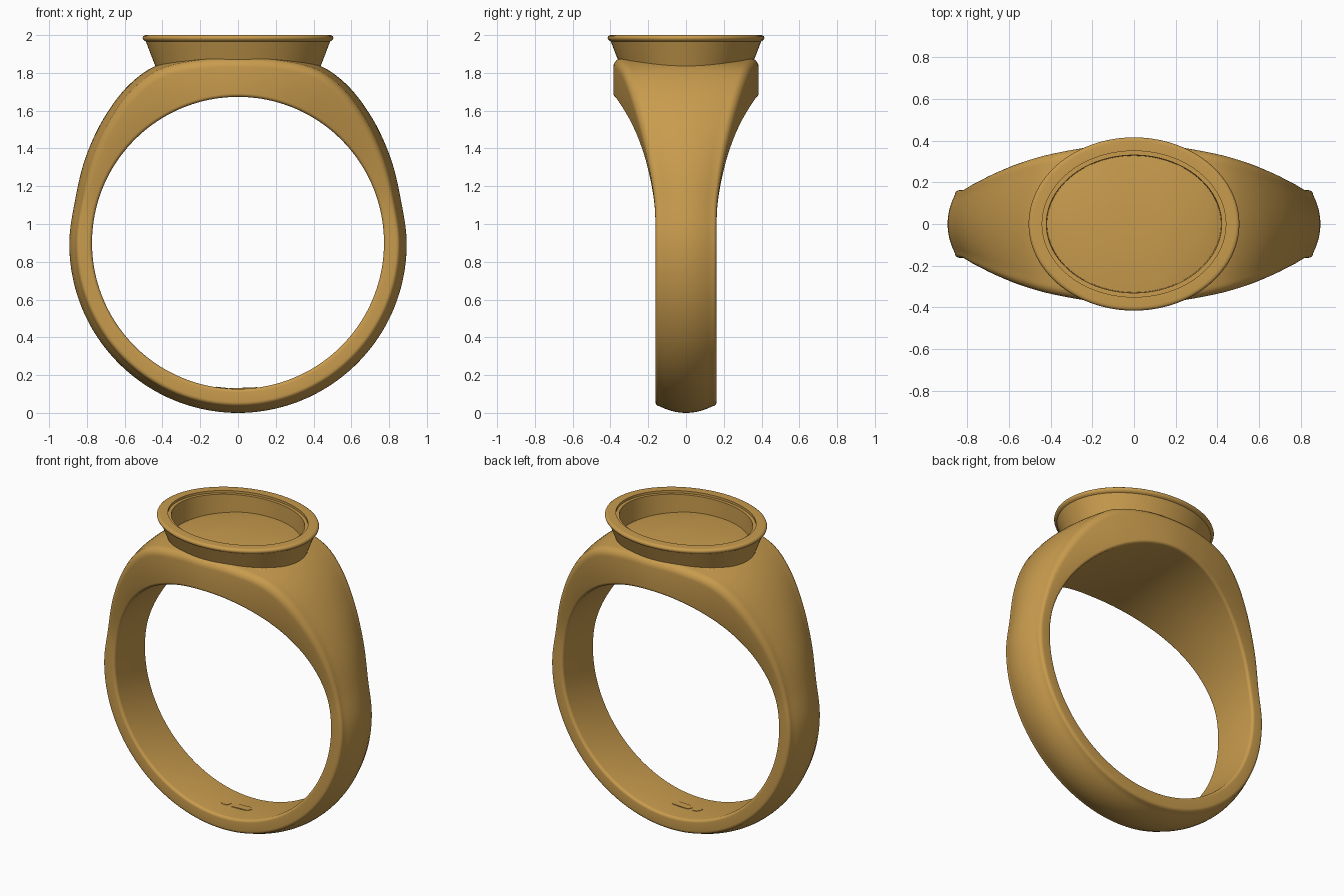
import bpy, bmesh, math

if "Cube" in bpy.data.objects:
    bpy.data.objects.remove(bpy.data.objects["Cube"])

GOLD = (0.58, 0.33, 0.075, 1)
gold = bpy.data.materials.new("warm_gold")
gold.use_nodes = True
gold.diffuse_color = GOLD
gold.node_tree.nodes["Principled BSDF"].inputs["Base Color"].default_value = GOLD

CENTRE_Z, INNER_R = 0.9, 0.773

# Elevation angle, outer radius, half width, outer fillet, crown
STATIONS = [
    (-90, 0.90, 0.162, 0.022, 0.035), (-40, 0.897, 0.162, 0.022, 0.035),
    (0, 0.893, 0.162, 0.022, 0.035), (15, 0.892, 0.167, 0.025, 0.035),
    (31, 0.93, 0.205, 0.035, 0.035), (44, 0.974, 0.25, 0.045, 0.032),
    (56, 1.018, 0.298, 0.05, 0.028), (65, 1.034, 0.333, 0.05, 0.024),
    (77, 1.013, 0.368, 0.05, 0.02), (90, 0.995, 0.385, 0.05, 0.016),
]


def station(angle):
    """Smooth interpolation of the section sizes at an angle."""
    s = STATIONS
    k = next((i for i in range(len(s) - 2) if angle <= s[i + 1][0]), len(s) - 2)
    a, b = s[k], s[k + 1]
    span = b[0] - a[0]
    t = (angle - a[0]) / span

    def slope(i, c):
        if i in (0, len(s) - 1):
            return 0
        return (s[i + 1][c] - s[i - 1][c]) / (s[i + 1][0] - s[i - 1][0])

    return [(2*t**3 - 3*t*t + 1) * a[c] + (t**3 - 2*t*t + t) * span * slope(k, c)
            + (3*t*t - 2*t**3) * b[c] + (t**3 - t*t) * span * slope(k + 1, c)
            for c in range(1, 5)]


def section(angle):
    """Closed (y, radius) outline: flat inside, straight sides, crowned outside."""
    outer, half, fillet, crown = station(angle)
    small, steps, half_pts = 0.018, 6, []
    for i in range(steps + 1):
        a = math.pi / 2 * i / steps
        half_pts.append((half - small + small * math.sin(a),
                         INNER_R + small - small * math.cos(a)))
    edge = outer - crown
    for i in range(steps + 1):
        a = math.pi / 2 * i / steps
        half_pts.append((half - fillet + fillet * math.cos(a),
                         edge - fillet + fillet * math.sin(a)))
    for i in range(1, steps):
        t = 1 - i / steps
        half_pts.append(((half - fillet) * t, edge + crown * (1 - t * t)))
    return ([(0, INNER_R)] + half_pts + [(0, outer)]
            + [(-y, r) for y, r in reversed(half_pts)])


def loft(name, rings, angle=35):
    """Skin a closed loop of closed rings."""
    bm = bmesh.new()
    loops = [[bm.verts.new(p) for p in ring] for ring in rings]
    for i, a in enumerate(loops):
        b = loops[(i + 1) % len(loops)]
        for j in range(len(a)):
            k = (j + 1) % len(a)
            bm.faces.new((a[j], a[k], b[k], b[j]))
    return finish(name, bm, angle)


def finish(name, bm, angle=35):
    bmesh.ops.recalc_face_normals(bm, faces=bm.faces)
    mesh = bpy.data.meshes.new(name)
    bm.to_mesh(mesh)
    bm.free()
    obj = bpy.data.objects.new(name, mesh)
    bpy.context.collection.objects.link(obj)
    mesh.materials.append(gold)
    bpy.ops.object.select_all(action='DESELECT')
    obj.select_set(True)
    bpy.context.view_layer.objects.active = obj
    bpy.ops.object.shade_smooth_by_angle(angle=math.radians(angle))
    return obj


# Tapering band
SEGMENTS = 160
rings = []
for i in range(SEGMENTS):
    a = 2 * math.pi * i / SEGMENTS
    elevation = math.degrees(math.asin(max(-1, min(1, math.sin(a)))))
    rings.append([(r * math.cos(a), y, CENTRE_Z + r * math.sin(a))
                  for y, r in section(elevation)])
loft("band", rings, 50)

# Oval bezel: flared wall, rounded lip, stepped seat, open recess
BEZEL = [(0.42, 1.79), (0.488, 1.966), (0.497, 1.971), (0.503, 1.978),
         (0.505, 1.986), (0.502, 1.994), (0.495, 1.999), (0.485, 2.0),
         (0.44, 2.0), (0.44, 1.985), (0.42, 1.985), (0.415, 1.79)]
OVAL = 0.09
loft("bezel", [[((r * math.cos(2 * math.pi * i / 96)),
                 (r - OVAL) * math.sin(2 * math.pi * i / 96), z)
                for i in range(96)] for r, z in BEZEL])


# Blank stamped plates inside the bottom of the band
def plate(name, outline):
    bm = bmesh.new()

    def point(x, y, lift):
        r = INNER_R - lift
        a = x / INNER_R
        return (r * math.sin(a), y, CENTRE_Z - r * math.cos(a))

    low = [bm.verts.new(point(x, y, -0.004)) for x, y in outline]
    top = [bm.verts.new(point(x, y, 0.003)) for x, y in outline]
    bm.faces.new(top)
    bm.faces.new(low)
    for i in range(len(low)):
        j = (i + 1) % len(low)
        bm.faces.new((low[i], low[j], top[j], top[i]))
    finish(name, bm)


plate("round_stamp", [(-0.085 + 0.032 * math.cos(math.pi * i / 8),
                       0.032 * math.sin(math.pi * i / 8)) for i in range(16)])
plate("bar_stamp", [(-0.03, -0.025), (0.085, -0.025), (0.1, 0),
                    (0.085, 0.025), (-0.03, 0.025), (-0.045, 0)])
